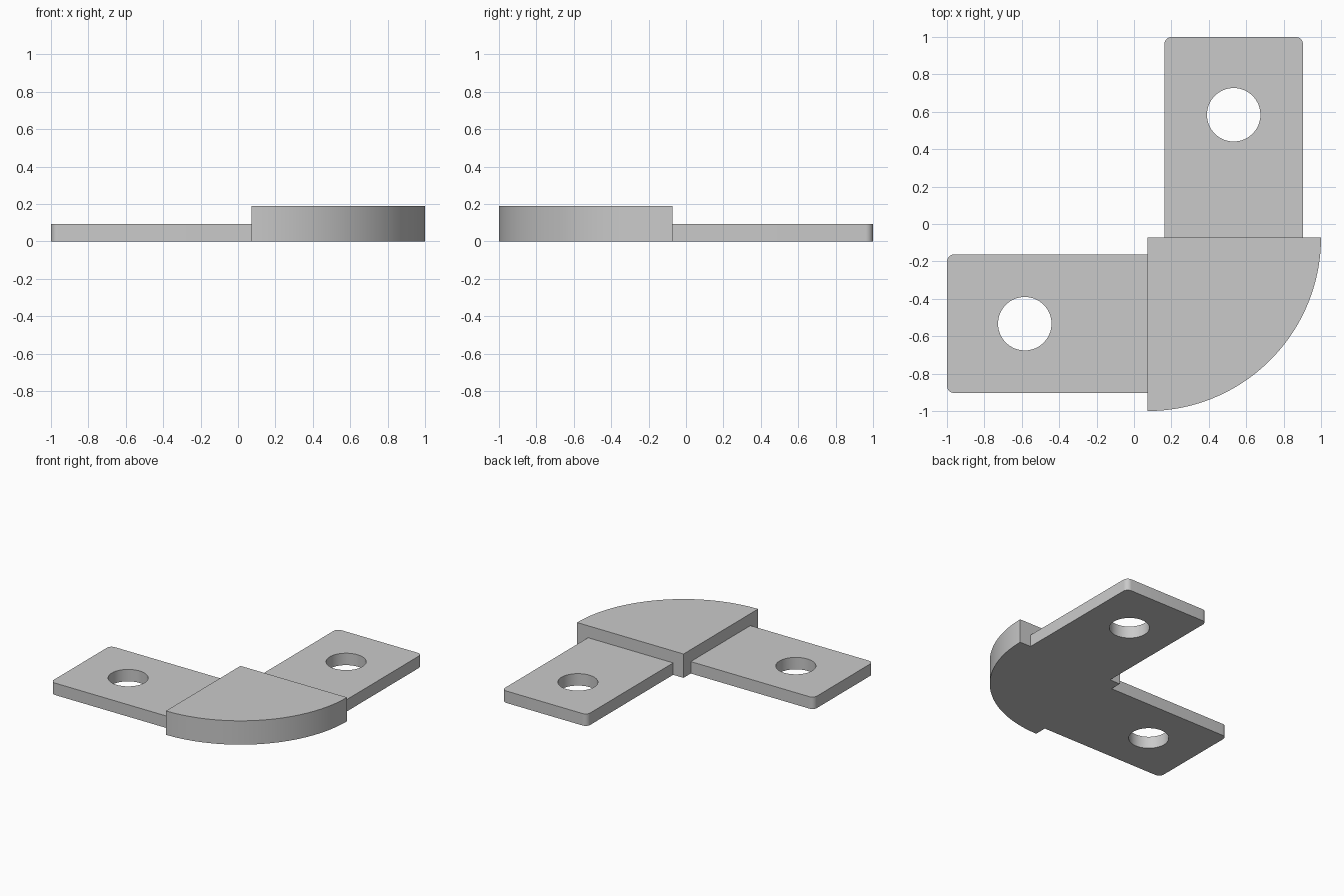
import bpy
import bmesh
from math import sin, cos, pi, radians
from mathutils import Matrix

if "Cube" in bpy.data.objects:
    bpy.data.objects.remove(bpy.data.objects["Cube"], do_unlink=True)

INNER = 0.072          # both straight edges of the corner block
RADIUS = 1 - INNER     # quarter-round radius
BLOCK_H, ARM_H = 0.188, 0.094
ARM_NEAR, ARM_FAR = 0.162, 0.904
ROUND = 0.04
HOLE_X, HOLE_R = -0.584, 0.143

grey = bpy.data.materials.new("plain grey")
grey.use_nodes = True
grey.diffuse_color = (0.59, 0.59, 0.59, 1)
grey.node_tree.nodes["Principled BSDF"].inputs["Base Color"].default_value = grey.diffuse_color


def arc(cx, cy, r, start, end, steps):
    angles = [radians(start + (end - start) * i / steps) for i in range(steps + 1)]
    return [(cx + r * cos(a), cy + r * sin(a)) for a in angles]


def prism(name, outline, bottom, top):
    """Extrude a counter-clockwise outline straight up."""
    bm = bmesh.new()
    base = bm.faces.new([bm.verts.new((x, y, bottom)) for x, y in outline])
    lid = bmesh.ops.extrude_face_region(bm, geom=[base], use_keep_orig=True)
    moved = [v for v in lid["geom"] if isinstance(v, bmesh.types.BMVert)]
    bmesh.ops.translate(bm, verts=moved, vec=(0, 0, top - bottom))
    bmesh.ops.recalc_face_normals(bm, faces=bm.faces)
    mesh = bpy.data.meshes.new(name)
    bm.to_mesh(mesh)
    bm.free()
    mesh.materials.append(grey)
    obj = bpy.data.objects.new(name, mesh)
    bpy.context.collection.objects.link(obj)
    return obj


def smooth(obj):
    bpy.ops.object.select_all(action="DESELECT")
    obj.select_set(True)
    bpy.context.view_layer.objects.active = obj
    bpy.ops.object.shade_smooth_by_angle(angle=radians(30))


# Quarter-round corner block
corner = prism("corner_block",
               [(INNER, -INNER)] + arc(INNER, -INNER, RADIUS, -90, 0, 48),
               0, BLOCK_H)
smooth(corner)

# Side arm: flat tab with a rounded free end
left_x = -1 + ROUND
side_outline = ([(INNER, -ARM_FAR), (INNER, -ARM_NEAR)]
                + arc(left_x, -ARM_NEAR - ROUND, ROUND, 90, 180, 8)
                + arc(left_x, -ARM_FAR + ROUND, ROUND, 180, 270, 8))
side_arm = prism("side_arm", side_outline, 0, ARM_H)

# Screw hole through the arm
hole_y = -(ARM_NEAR + ARM_FAR) / 2
cutter = prism("hole_cutter", arc(HOLE_X, hole_y, HOLE_R, 0, 354.375, 63), -0.1, 0.3)
cut = side_arm.modifiers.new("screw_hole", "BOOLEAN")
cut.operation = "DIFFERENCE"
cut.solver = "EXACT"
cut.object = cutter
bpy.context.view_layer.objects.active = side_arm
bpy.ops.object.modifier_apply(modifier=cut.name)
bpy.data.objects.remove(cutter, do_unlink=True)
smooth(side_arm)

# Back arm: the same tab mirrored across the bracket's diagonal, (x, y) to (-y, -x)
back_arm = side_arm.copy()
back_arm.data = side_arm.data.copy()
back_arm.name = back_arm.data.name = "back_arm"
bpy.context.collection.objects.link(back_arm)
back_arm.data.transform(Matrix.Scale(-1, 4, (0, 1, 0)) @ Matrix.Rotation(pi / 2, 4, "Z"))
back_arm.data.flip_normals()
